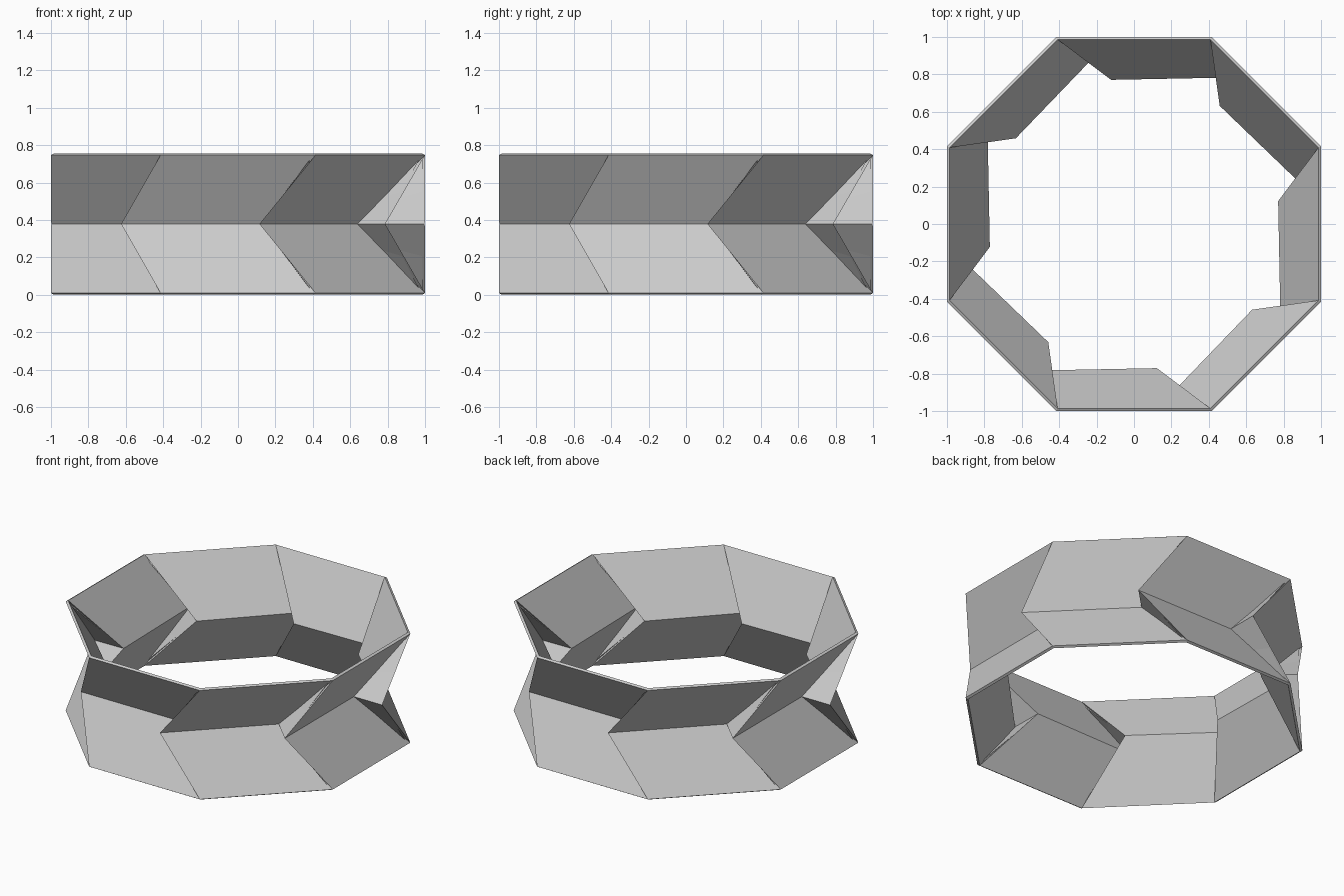
import bpy, bmesh, math
from mathutils import Matrix, Vector

if "Cube" in bpy.data.objects:
    bpy.data.objects.remove(bpy.data.objects["Cube"])

SIDES = 8
HALF = math.tan(math.pi / SIDES)      # half side of an octagon with apothem 1
LOW, MID, HIGH = 0.01, 0.379, 0.747   # outer rim and crease heights
CREASE = 0.787                        # distance of the crease from the axis
CREASE_START, CREASE_END = -0.625, 0.115

grey = bpy.data.materials.new("light grey")
grey.diffuse_color = (0.6, 0.6, 0.6, 1)
grey.use_nodes = True
grey.node_tree.nodes["Principled BSDF"].inputs["Base Color"].default_value = grey.diffuse_color

bm = bmesh.new()


def ring(x, y, z):
    """One vertex repeated around the axis."""
    return [bm.verts.new(Matrix.Rotation(math.tau * k / SIDES, 3, 'Z') @ Vector((x, y, z)))
            for k in range(SIDES)]


top = ring(-HALF, -1, HIGH)
bottom = ring(-HALF, -1, LOW)
start = ring(CREASE_START, -CREASE, MID)
end = ring(CREASE_END, -CREASE, MID)

for k in range(SIDES):
    n = (k + 1) % SIDES
    # sheared upper and lower panels
    bm.faces.new((start[k], end[k], top[n], top[k]))
    bm.faces.new((bottom[k], bottom[n], end[k], start[k]))
    # folded gussets tucked behind the next panel
    bm.faces.new((top[n], end[k], start[n]))
    bm.faces.new((end[k], bottom[n], start[n]))

mesh = bpy.data.meshes.new("folded_ring")
bm.to_mesh(mesh)
bm.free()
mesh.materials.append(grey)
folded_ring = bpy.data.objects.new("folded_ring", mesh)
bpy.context.collection.objects.link(folded_ring)

# sheet thickness, added on the inner side
sheet = folded_ring.modifiers.new("sheet thickness", 'SOLIDIFY')
sheet.thickness = 0.018
sheet.offset = -1
